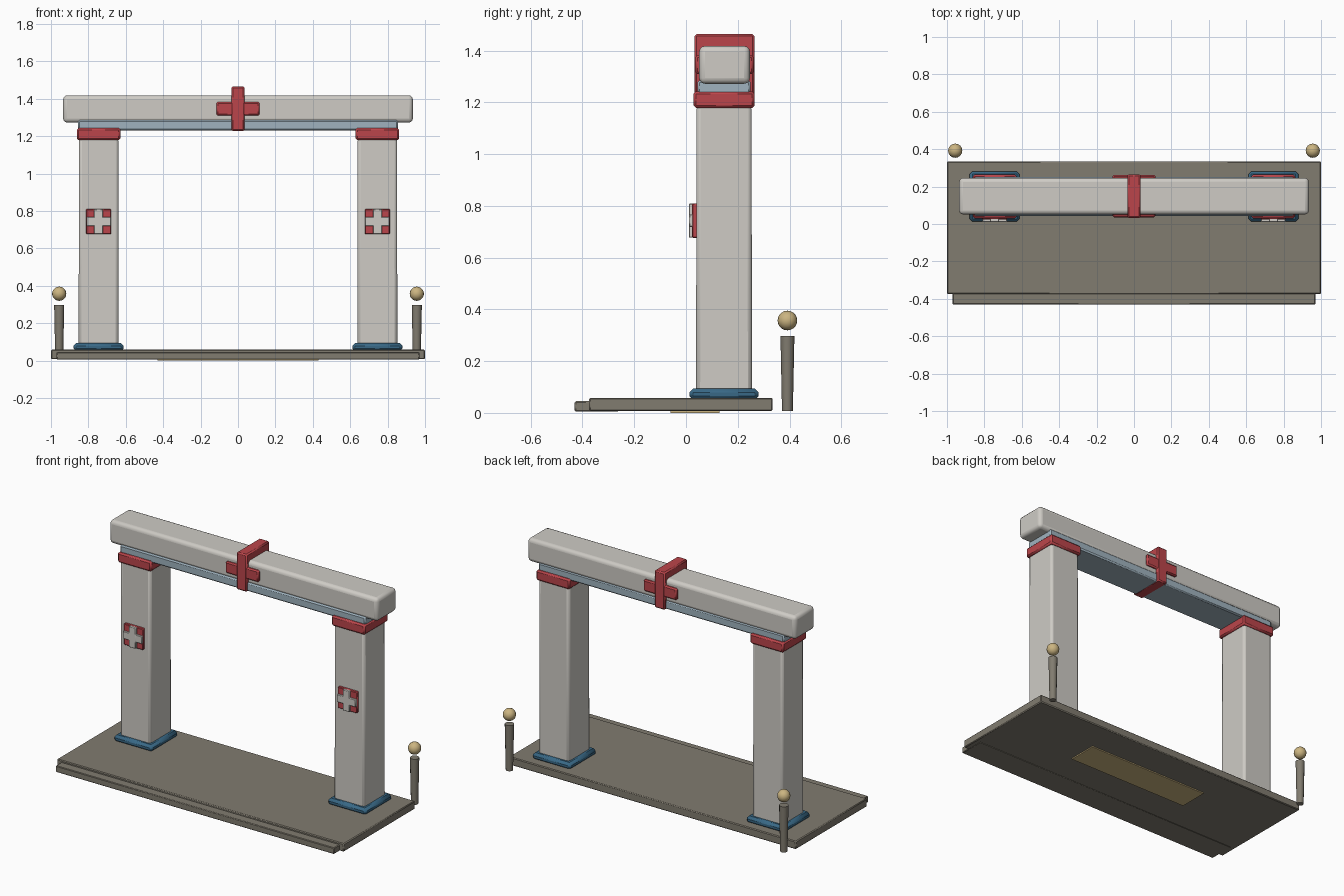
import bpy
from math import radians

if "Cube" in bpy.data.objects:
    bpy.data.objects.remove(bpy.data.objects["Cube"])


def mat(name, rgb):
    m = bpy.data.materials.new(name)
    m.diffuse_color = (*rgb, 1)
    m.use_nodes = True
    m.node_tree.nodes["Principled BSDF"].inputs["Base Color"].default_value = m.diffuse_color
    return m


STONE = mat("pale_stone", (0.62, 0.60, 0.56))
FLOOR = mat("floor_stone", (0.22, 0.20, 0.16))
RED = mat("red", (0.50, 0.06, 0.07))
BLUE = mat("dark_blue", (0.04, 0.14, 0.24))
STEEL = mat("blue_grey", (0.35, 0.45, 0.52))
GOLD = mat("gold", (0.60, 0.46, 0.22))


def finish(ob, name, m):
    ob.name = name
    ob.data.materials.append(m)
    bpy.ops.object.shade_smooth_by_angle(angle=radians(35))
    return ob


def box(name, x, y, z, m, bevel=0.006, segments=1, top=1.0):
    """Bevelled box from (min, max) ranges; top scales the upper face."""
    bpy.ops.mesh.primitive_cube_add(size=1)
    ob = bpy.context.object
    for v in ob.data.vertices:
        s = top if v.co.z > 0 else 1
        v.co.x *= (x[1] - x[0]) * s
        v.co.y *= (y[1] - y[0]) * s
        v.co.z *= z[1] - z[0]
    ob.location = (sum(x) / 2, sum(y) / 2, sum(z) / 2)
    if bevel:
        b = ob.modifiers.new("bevel", 'BEVEL')
        b.width, b.segments = bevel, segments
    return finish(ob, name, m)


def around(c, half):
    return (c - half, c + half)


# Floor slab, front step and the thin plate below
box("floor_slab", (-1, 1), (-0.375, 0.335), (0.007, 0.058), FLOOR, 0.005)
box("front_step", (-0.97, 0.97), (-0.43, -0.26), (0.005, 0.045), FLOOR, 0.004)
box("under_plate", (-0.43, 0.43), (-0.06, 0.13), (0.0, 0.02), GOLD, 0)

for s, side in ((-1, "left"), (1, "right")):
    # Column with foot and cap
    cx = s * 0.745
    box(side + "_foot", around(cx, 0.134), (0.013, 0.281), (0.05, 0.094), BLUE, 0.015)
    box(side + "_column", around(cx, 0.107), (0.039, 0.255), (0.07, 1.19), STONE, 0.016, 2, 0.985)
    box(side + "_cap", around(cx, 0.117), (0.029, 0.265), (1.178, 1.243), RED, 0.01)
    # Square plaque with a raised plus
    box(side + "_plaque", around(cx, 0.067), (0.023, 0.05), around(0.743, 0.067), RED, 0.004)
    box(side + "_plus_upright", around(cx, 0.024), (0.011, 0.04), around(0.743, 0.066), STONE, 0.003)
    box(side + "_plus_bar", around(cx, 0.066), (0.0115, 0.04), around(0.743, 0.024), STONE, 0.003)
    # Rear marker post with floating ball
    bpy.ops.mesh.primitive_cone_add(vertices=12, radius1=0.021, radius2=0.027, depth=0.29,
                                    location=(s * 0.956, 0.392, 0.153))
    finish(bpy.context.object, side + "_marker_post", FLOOR)
    bpy.ops.mesh.primitive_uv_sphere_add(segments=16, ring_count=10, radius=0.038,
                                         location=(s * 0.956, 0.392, 0.357))
    finish(bpy.context.object, side + "_marker_ball", GOLD)

# Lintel strip and rounded beam
box("lintel_strip", (-0.855, 0.855), (0.044, 0.25), (1.23, 1.285), STEEL, 0.008)
box("top_beam", (-0.935, 0.935), (0.051, 0.247), (1.272, 1.418), STONE, 0.022, 3)

# Large plus wrapped around the beam
box("centre_plus_upright", (-0.036, 0.036), (0.033, 0.265), (1.228, 1.464), RED, 0.008)
box("centre_plus_bar", (-0.116, 0.116), (0.036, 0.262), (1.309, 1.382), RED, 0.008)
